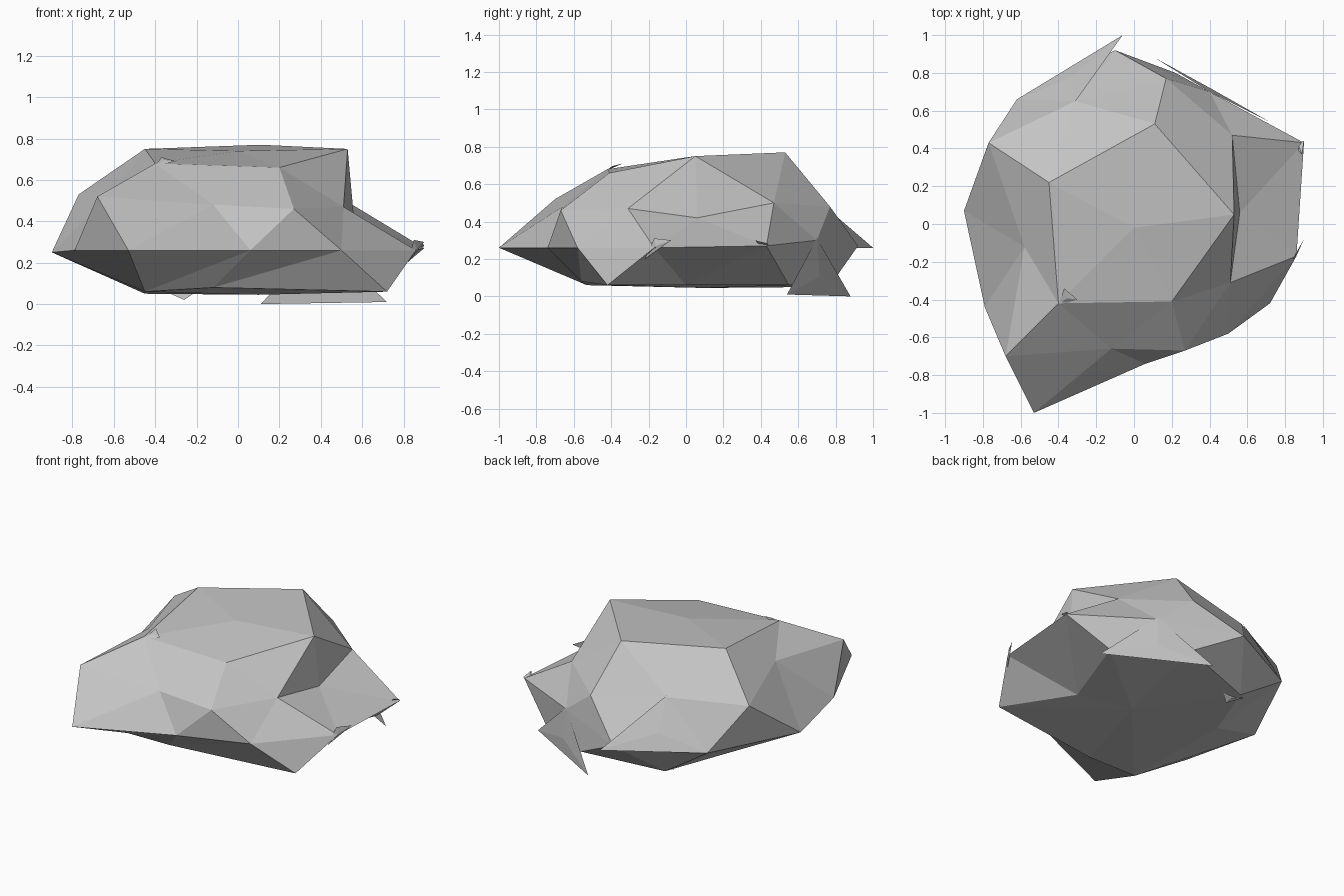
import bpy
import bmesh
from mathutils import Vector

default_cube = bpy.data.objects.get("Cube")
if default_cube:
    bpy.data.objects.remove(default_cube, do_unlink=True)

# One flat stone colour
stone = bpy.data.materials.new("stone_grey")
stone.use_nodes = True
stone_colour = (0.55, 0.55, 0.55, 1)
stone.diffuse_color = stone_colour
stone.node_tree.nodes["Principled BSDF"].inputs["Base Color"].default_value = stone_colour

# Contour loops of the boulder, counter-clockwise from the front left corner
underside = [(-.45, -.53, .06), (-.12, -.56, .08), (.72, -.42, .06), (.45, 0, .06),
             (.65, .55, .06), (.22, .8, .1), (-.3, .65, .05), (-.45, .25, .05)]
rim = [(-.53, -1, .26), (.06, -.74, .26), (.5, -.58, .26), (.86, -.17, .26), (.9, .43, .27),
       (.4, .7, .3), (-.1, .92, .27), (-.62, .66, .26), (-.9, .07, .25), (-.79, -.44, .26)]
shoulder = [(-.68, -.7, .52), (-.12, -.66, .48), (.27, -.67, .46), (.51, -.31, .47),
            (.56, .06, .42), (.52, .47, .5), (.17, .77, .48), (-.31, .65, .55),
            (-.77, .43, .53), (-.58, -.12, .57)]
crown = [(-.4, -.42, .68), (.2, -.41, .66), (.53, .05, .75), (.11, .53, .77), (-.45, .22, .75)]


def bridge(bm, lower, upper):
    """Join two closed loops with triangles, always taking the shorter diagonal."""
    i = j = 0
    m, n = len(lower), len(upper)
    while i < m or j < n:
        a, b = lower[i % m], upper[j % n]
        a_next, b_next = lower[(i + 1) % m], upper[(j + 1) % n]
        step_low = (a_next.co - b.co).length
        step_up = (b_next.co - a.co).length
        if j >= n or (i < m and step_low <= step_up):
            bm.faces.new((a, a_next, b))
            i += 1
        else:
            bm.faces.new((a, b_next, b))
            j += 1


def cap(bm, loop, centre):
    """Close a loop with a fan around a centre point."""
    hub = bm.verts.new(centre)
    for a, b in zip(loop, loop[1:] + loop[:1]):
        bm.faces.new((a, b, hub))


def finish(bm, name):
    bmesh.ops.recalc_face_normals(bm, faces=bm.faces[:])
    mesh = bpy.data.meshes.new(name)
    bm.to_mesh(mesh)
    bm.free()
    mesh.materials.append(stone)
    item = bpy.data.objects.new(name, mesh)
    bpy.context.collection.objects.link(item)


# Boulder body
bm = bmesh.new()
loops = [[bm.verts.new(p) for p in loop] for loop in (underside, rim, shoulder, crown)]
for lower, upper in zip(loops, loops[1:]):
    bridge(bm, lower, upper)
cap(bm, loops[0], (.1, .1, .045))
cap(bm, loops[-1], (0, -.02, .74))
finish(bm, "boulder")


# Thin sharp flakes standing off the surface
def flake(name, *corners, thickness=.008):
    bm = bmesh.new()
    points = [Vector(c) for c in corners]
    normal = (points[1] - points[0]).cross(points[2] - points[0]).normalized()
    tip = sum(points, Vector()) / len(points) + normal * thickness
    base = [bm.verts.new(p) for p in points]
    bm.faces.new(base)
    cap(bm, base, tip)
    finish(bm, name)


flake("rear_slab", (.4, .7, .31), (.72, .54, .01), (.11, .88, 0))
flake("rear_spike", (-.31, .65, .56), (-.06, 1, .26), (-.62, .66, .26))
flake("side_flake", (.82, -.22, .2), (.9, -.08, .3), (.85, -.17, .31))
flake("corner_flake", (.84, .42, .25), (.89, .37, .3), (.9, .44, .28))
flake("crown_flake", (-.4, -.43, .67), (-.3, -.4, .69), (-.37, -.34, .71))
flake("underside_flake", (-.35, .62, .06), (-.2, .6, .06), (-.26, .56, .02))
